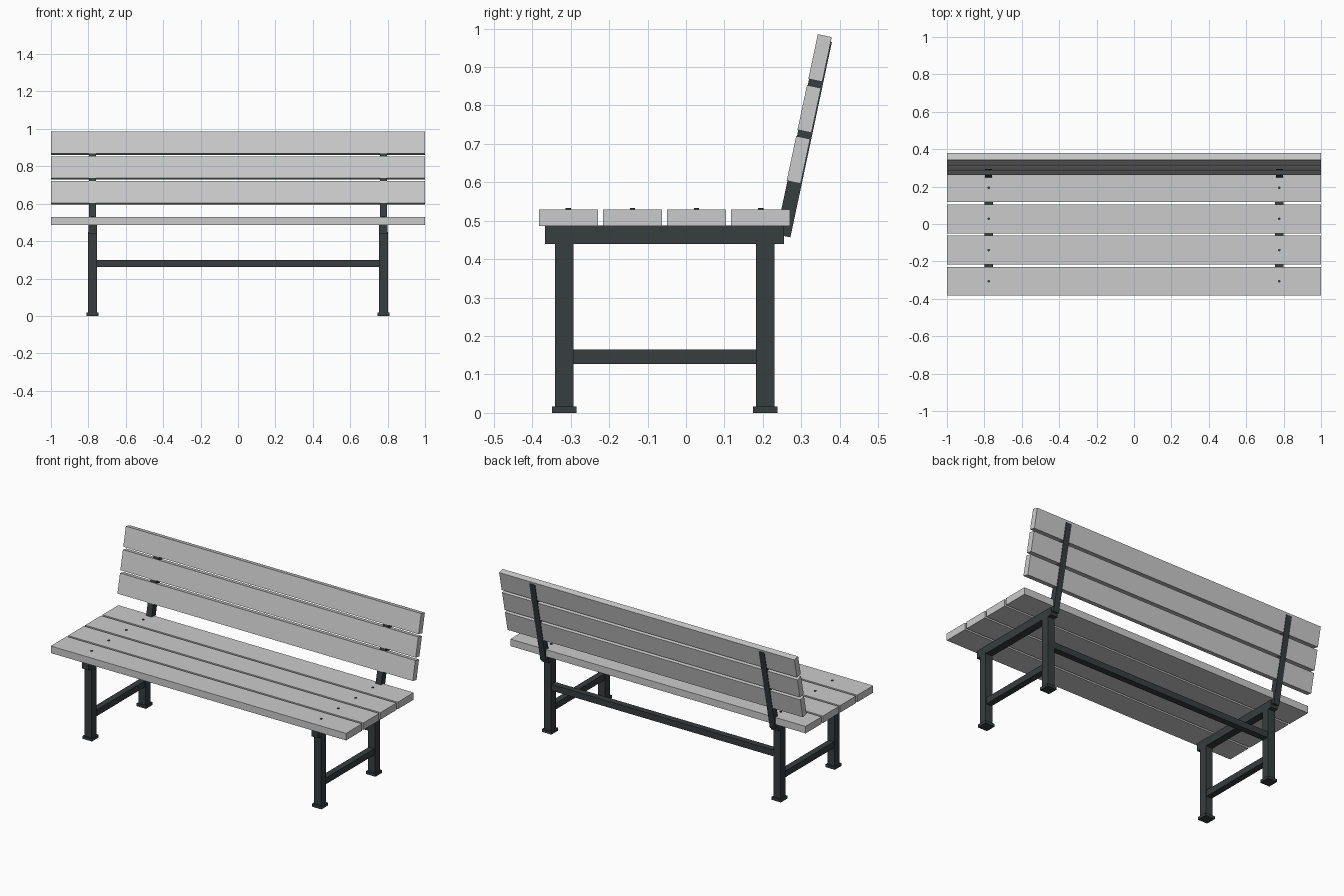
import bpy
import math
from mathutils import Matrix, Vector

cube = bpy.data.objects.get("Cube")
if cube:
    bpy.data.objects.remove(cube, do_unlink=True)


def make_material(name, rgb):
    mat = bpy.data.materials.new(name)
    mat.use_nodes = True
    color = (*rgb, 1.0)
    mat.diffuse_color = color
    mat.node_tree.nodes["Principled BSDF"].inputs["Base Color"].default_value = color
    return mat


SLAT_GREY = make_material("pale grey slats", (0.6, 0.6, 0.6))
METAL = make_material("dark painted metal", (0.038, 0.047, 0.047))


def box(name, center, size, mat, tilt=0.0):
    """Box of a given size, optionally leaned backwards about x."""
    bpy.ops.mesh.primitive_cube_add(size=1)
    obj = bpy.context.object
    obj.name = name
    obj.data.transform(Matrix.Diagonal((*size, 1.0)))
    obj.location = center
    obj.rotation_euler.x = -tilt
    obj.data.materials.append(mat)
    return obj


def span_box(name, x, y, z, mat):
    """Box given by its (low, high) range on each axis."""
    ranges = (x, y, z)
    box(name, [(a + b) / 2 for a, b in ranges], [b - a for a, b in ranges], mat)


# Seat slats
SLAT_Y = [-0.306 + 0.1667 * i for i in range(4)]
for i, y in enumerate(SLAT_Y):
    box(f"seat_slat_{i + 1}", (0, y, 0.508), (2, 0.154, 0.043), SLAT_GREY)

# Leaning backrest: u runs up the lean, v runs backwards through the thickness
LEAN = math.radians(12)
BASE = Vector((0, 0.262, 0.604))
UP = Vector((0, math.sin(LEAN), math.cos(LEAN)))
BACK = Vector((0, math.cos(LEAN), -math.sin(LEAN)))


def lean_box(name, x, width, u, v, mat):
    center = BASE + UP * (sum(u) / 2) + BACK * (sum(v) / 2)
    center.x = x
    box(name, center, (width, v[1] - v[0], u[1] - u[0]), mat, LEAN)


for i in range(3):
    low = 0.1355 * i
    lean_box(f"back_slat_{i + 1}", 0, 2, (low, low + 0.119), (0, 0.037), SLAT_GREY)

# Side frames
FRAME_X = 0.777
LEG_Y = {"front": -0.317, "rear": 0.206}
for side, sign in (("left", 1), ("right", -1)):
    x = sign * FRAME_X

    for end, y in LEG_Y.items():
        box(f"{side}_{end}_leg", (x, y, 0.225), (0.048, 0.048, 0.45), METAL)
        box(f"{side}_{end}_foot", (x, y, 0.0085), (0.064, 0.064, 0.017), METAL)

    span_box(f"{side}_seat_rail", (x - 0.023, x + 0.023), (-0.367, 0.255), (0.44, 0.487), METAL)
    span_box(f"{side}_stretcher", (x - 0.019, x + 0.019), (-0.3, 0.19), (0.127, 0.165), METAL)
    lean_box(f"{side}_back_upright", x, 0.038, (-0.142, 0.377), (0.002, 0.040), METAL)

    # Screw heads on the seat
    for i, y in enumerate(SLAT_Y):
        bpy.ops.mesh.primitive_cylinder_add(vertices=12, radius=0.007, depth=0.006,
                                            location=(x, y, 0.530))
        screw = bpy.context.object
        screw.name = f"{side}_screw_{i + 1}"
        screw.data.materials.append(METAL)

# Long bar between the rear legs
box("rear_crossbar", (0, LEG_Y["rear"], 0.281), (2 * FRAME_X - 0.02, 0.038, 0.038), METAL)
